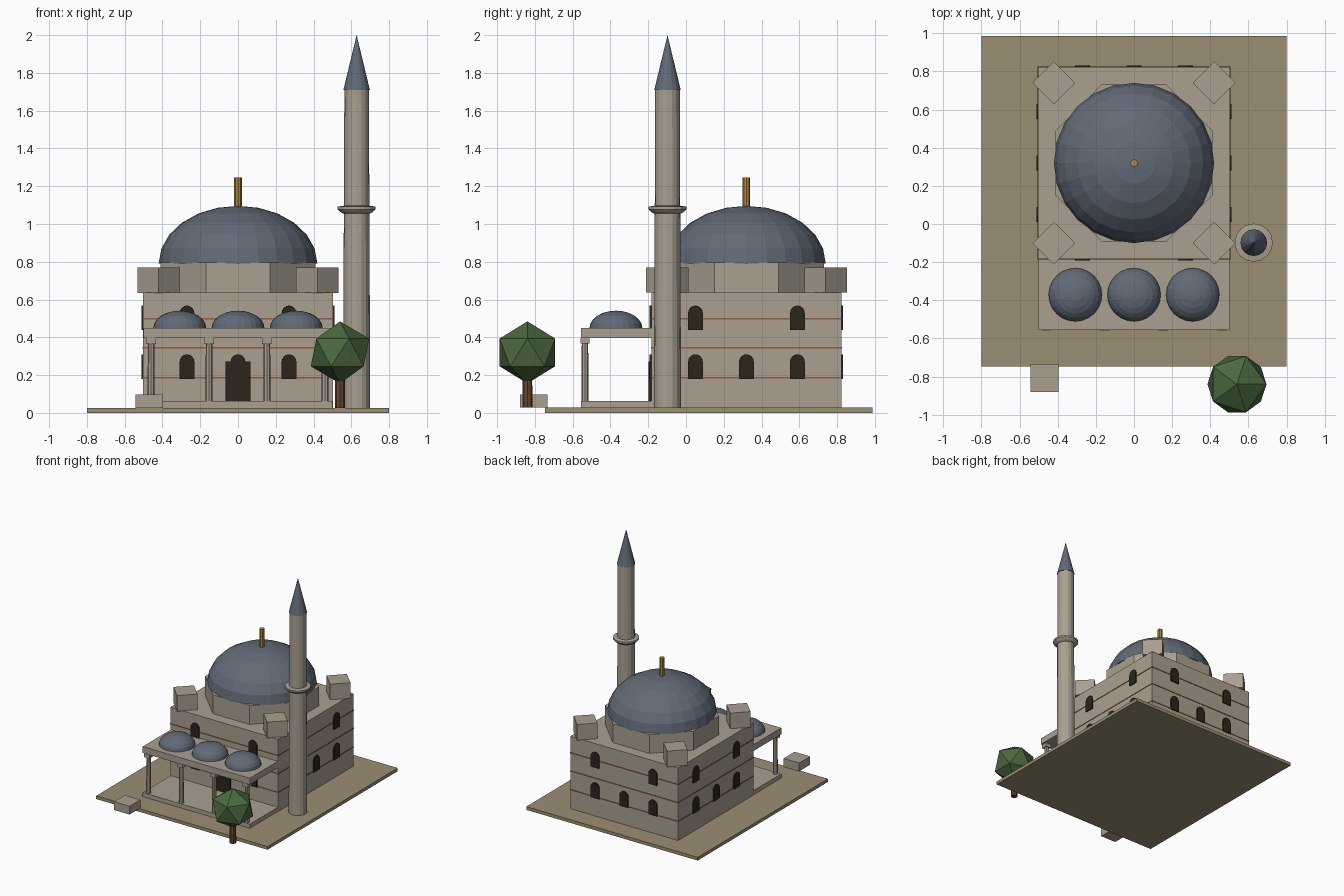
import bpy, bmesh
from math import pi, sin, cos
from mathutils import Matrix

if "Cube" in bpy.data.objects:
    bpy.data.objects.remove(bpy.data.objects["Cube"])

def mat(name, r, g, b):
    m = bpy.data.materials.new(name)
    m.diffuse_color = (r, g, b, 1)
    m.use_nodes = True
    m.node_tree.nodes["Principled BSDF"].inputs["Base Color"].default_value = m.diffuse_color
    return m

STONE = mat("stone", 0.40, 0.35, 0.28)
EARTH = mat("earth", 0.33, 0.27, 0.17)
LEAD = mat("lead", 0.12, 0.145, 0.185)
DARK = mat("dark_wood", 0.025, 0.018, 0.012)
BRICK = mat("brick", 0.30, 0.10, 0.05)
GOLD = mat("gold", 0.42, 0.25, 0.05)
LEAF = mat("leaf", 0.07, 0.14, 0.05)
BARK = mat("bark", 0.14, 0.06, 0.03)

def finish(name, bm, m):
    bmesh.ops.recalc_face_normals(bm, faces=bm.faces)
    me = bpy.data.meshes.new(name)
    bm.to_mesh(me)
    bm.free()
    me.materials.append(m)
    ob = bpy.data.objects.new(name, me)
    bpy.context.collection.objects.link(ob)
    return ob

def box(name, x0, x1, y0, y1, z0, z1, m):
    bm = bmesh.new()
    bmesh.ops.create_cube(bm, size=1)
    for v in bm.verts:
        v.co.x = x0 + (v.co.x + 0.5) * (x1 - x0)
        v.co.y = y0 + (v.co.y + 0.5) * (y1 - y0)
        v.co.z = z0 + (v.co.z + 0.5) * (z1 - z0)
    return finish(name, bm, m)

def lathe(name, x, y, prof, n, m, turn=0.0):
    """Revolve (radius, z) points into a closed n-sided solid."""
    bm = bmesh.new()
    rings = []
    for r, z in prof:
        if r == 0:
            rings.append([bm.verts.new((x, y, z))] * n)
        else:
            rings.append([bm.verts.new((x + r * cos(turn + 2 * pi * i / n),
                                        y + r * sin(turn + 2 * pi * i / n), z)) for i in range(n)])
    for a, b in zip(rings, rings[1:]):
        for i in range(n):
            j = (i + 1) % n
            bm.faces.new(list(dict.fromkeys((a[i], a[j], b[j], b[i]))))
    for ring in (rings[0], rings[-1]):
        if ring[0] is not ring[1]:
            bm.faces.new(ring)
    return finish(name, bm, m)

def dome(name, x, y, z, r, h, n, steps):
    prof = [(r * cos(pi / 2 * i / steps), z + h * sin(pi / 2 * i / steps)) for i in range(steps)]
    return lathe(name, x, y, prof + [(0, z + h)], n, LEAD)

CY, H = 0.32, 0.503   # hall centre and half width

# Ground and prayer hall
box("ground", -0.8, 0.8, -0.748, 0.987, 0, 0.027, EARTH)
box("hall", -H, H, CY - H, CY + H, 0.02, 0.638, STONE)
for i, z in enumerate((0.187, 0.345, 0.498)):
    e = H + 0.003
    box(f"brick_band_{i}", -e, e, CY - e, CY + e, z - 0.004, z + 0.004, BRICK)

# Drum, main dome, finial, corner turrets
lathe("drum", 0, CY, [(0.445, 0.63), (0.445, 0.797)], 8, STONE, pi / 8)
dome("main_dome", 0, CY, 0.792, 0.42, 0.304, 24, 6)
lathe("finial", 0, CY, [(0.02, 1.08), (0.02, 1.246)], 8, GOLD)
for sx in (-1, 1):
    for sy in (-1, 1):
        lathe("corner_turret", sx * 0.42, CY + sy * 0.42, [(0.112, 0.636), (0.112, 0.77)], 4, STONE)

# Arched windows on all four walls
def window(side, u, z):
    w, straight = 0.039, 0.091
    pts = [(-w, 0), (w, 0)] + [(w * cos(pi * i / 8), straight + w * sin(pi * i / 8)) for i in range(9)]
    bm = bmesh.new()
    f = bm.faces.new([bm.verts.new((u + px, -H - 0.009, z + pz)) for px, pz in pts])
    new = bmesh.ops.extrude_face_region(bm, geom=[f])["geom"]
    bmesh.ops.translate(bm, vec=(0, 0.02, 0), verts=[g for g in new if isinstance(g, bmesh.types.BMVert)])
    bm.transform(Matrix.Translation((0, CY, 0)) @ Matrix.Rotation(side * pi / 2, 4, 'Z'))
    finish("window", bm, DARK)

for side in range(4):
    for u in (-0.27, 0, 0.27):
        window(side, u, 0.18)
        if u:
            window(side, u, 0.438)
box("door", -0.065, 0.065, CY - H - 0.016, CY - H + 0.01, 0.06, 0.272, DARK)

# Porch with columns and three small domes
box("porch_floor", -0.5, 0.5, -0.556, CY - H + 0.005, 0.02, 0.062, STONE)
box("porch_roof", -0.5, 0.5, -0.556, CY - H + 0.005, 0.396, 0.45, STONE)
for i in range(4):
    x = -0.46 + i * 0.92 / 3
    lathe("porch_column", x, -0.535, [(0.019, 0.06), (0.017, 0.37)], 8, STONE)
    box("column_capital", x - 0.025, x + 0.025, -0.559, -0.511, 0.366, 0.397, STONE)
for x in (-0.308, 0, 0.308):
    dome("porch_dome", x, -0.371, 0.449, 0.14, 0.092, 24, 6)

# Minaret with balcony and spire
MX, MY = 0.628, -0.098
lathe("minaret_shaft", MX, MY, [(0.072, 0.02), (0.065, 1.712)], 16, STONE)
lathe("balcony", MX, MY, [(0.07, 1.055), (0.085, 1.063), (0.1, 1.078), (0.1, 1.092), (0.06, 1.098)], 16, STONE)
lathe("spire", MX, MY, [(0.07, 1.71), (0, 2.0)], 16, LEAD)

# Tree and stone block
lathe("tree_trunk", 0.54, -0.84, [(0.027, 0.027), (0.025, 0.22)], 8, BARK)
bm = bmesh.new()
bmesh.ops.create_icosphere(bm, subdivisions=1, radius=0.173)
bm.transform(Matrix.Translation((0.54, -0.84, 0.32)) @ Matrix.Diagonal((1, 1, 0.95, 1)))
finish("tree_crown", bm, LEAF)
box("stone_block", -0.543, -0.397, -0.88, -0.734, 0.027, 0.097, STONE)
